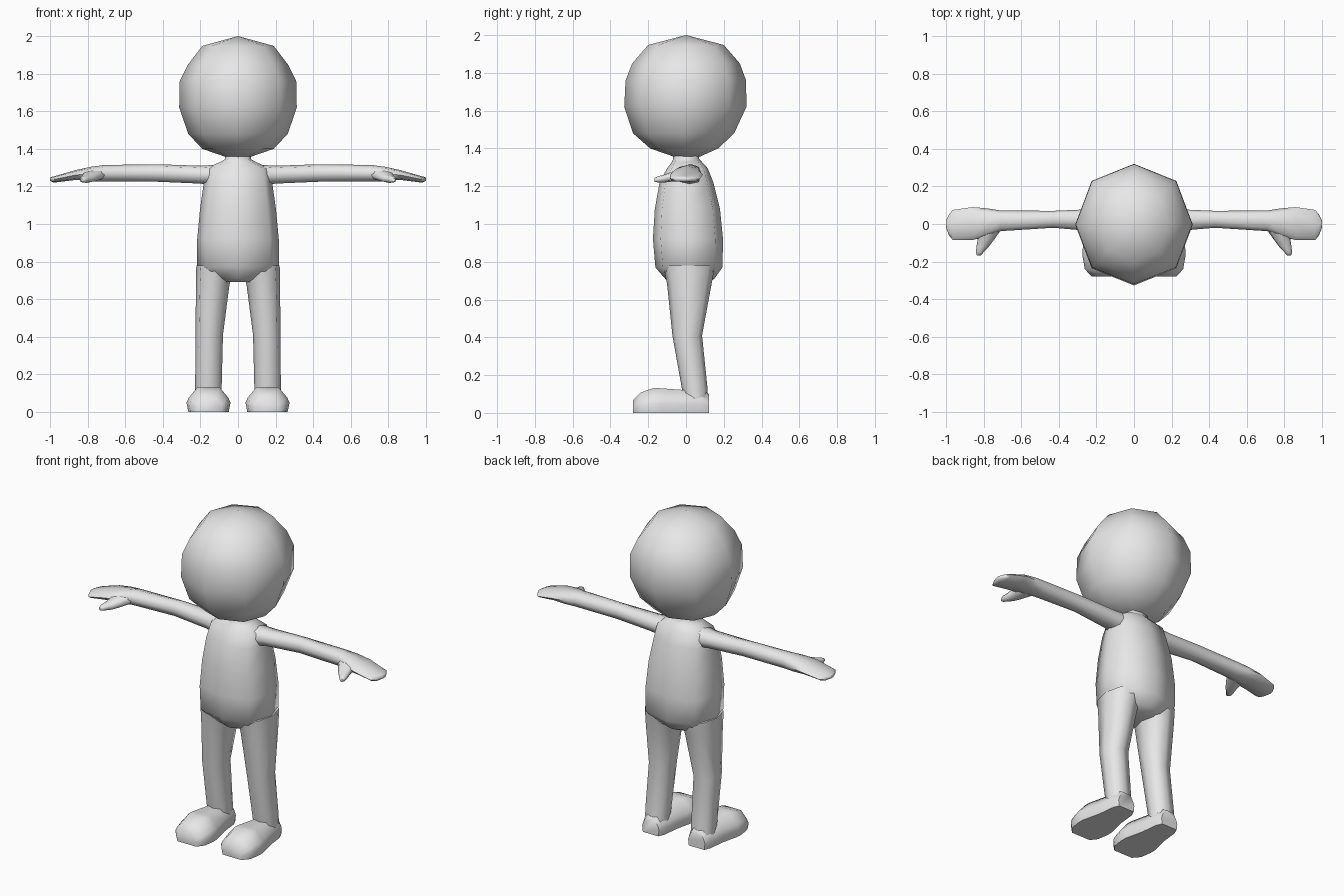
import bpy, bmesh, math

grey = bpy.data.materials.new("plain grey")
grey.diffuse_color = (0.8, 0.8, 0.8, 1)


def octagon(p):
    """Eight-sided section with corners on its axes; a smaller p is boxier."""
    pts = []
    for i in range(8):
        c, s = math.cos(i * math.pi / 4), math.sin(i * math.pi / 4)
        pts.append(tuple(math.copysign(abs(v) ** p, v) if abs(v) > 1e-6 else 0.0 for v in (c, s)))
    return pts


# Foot section: flat sole, flared sides, narrow top
FOOT = [(-0.92, -1), (-1, -0.25), (-0.9, 0.15), (-0.5, 1), (0.5, 1), (0.9, 0.15), (1, -0.25), (0.92, -1)]


def loft(name, axis, profile, sections, mirror=False):
    """Skin rings along an axis; each section is (position, a0, a1, b0, b1)."""
    bm = bmesh.new()
    rings = []
    for t, a0, a1, b0, b1 in sections:
        ring = []
        for u, v in profile:
            a = (a0 + a1) / 2 + u * (a1 - a0) / 2
            b = (b0 + b1) / 2 + v * (b1 - b0) / 2
            co = {"x": (t, a, b), "y": (a, t, b), "z": (a, b, t)}[axis]
            ring.append(bm.verts.new(co))
        rings.append(ring)
    n = len(profile)
    for r, s in zip(rings, rings[1:]):
        for i in range(n):
            j = (i + 1) % n
            bm.faces.new((r[i], r[j], s[j], s[i]))
    bm.faces.new(rings[0])
    bm.faces.new(rings[-1])
    bmesh.ops.remove_doubles(bm, verts=bm.verts, dist=0.0005)
    bmesh.ops.recalc_face_normals(bm, faces=bm.faces)
    me = bpy.data.meshes.new(name)
    bm.to_mesh(me)
    bm.free()
    me.materials.append(grey)
    ob = bpy.data.objects.new(name, me)
    bpy.context.collection.objects.link(ob)
    bpy.ops.object.select_all(action="DESELECT")
    ob.select_set(True)
    bpy.context.view_layer.objects.active = ob
    bpy.ops.object.shade_smooth_by_angle(angle=math.radians(62))
    if mirror:
        ob.modifiers.new("mirror", "MIRROR")
    return ob


# Round head, closed by a point at top and a small ring below
loft("head", "z", octagon(0.95), [
    (1.355, -0.06, 0.06, -0.06, 0.07),
    (1.40, -0.19, 0.19, -0.19, 0.17),
    (1.48, -0.265, 0.265, -0.28, 0.255),
    (1.62, -0.313, 0.313, -0.327, 0.32),
    (1.76, -0.31, 0.31, -0.32, 0.318),
    (1.85, -0.265, 0.265, -0.285, 0.285),
    (1.948, -0.19, 0.19, -0.20, 0.20),
    (2.0, 0, 0, 0, 0)])

# Torso with neck, rounded belly and crotch
loft("torso", "z", octagon(0.72), [
    (0.69, -0.08, 0.08, -0.09, 0.12),
    (0.71, -0.13, 0.13, -0.11, 0.15),
    (0.77, -0.218, 0.218, -0.162, 0.193),
    (0.92, -0.217, 0.217, -0.175, 0.196),
    (1.08, -0.202, 0.202, -0.165, 0.18),
    (1.22, -0.182, 0.182, -0.14, 0.145),
    (1.295, -0.172, 0.172, -0.10, 0.115),
    (1.328, -0.10, 0.10, -0.075, 0.085),
    (1.345, -0.068, 0.068, -0.068, 0.07),
    (1.39, -0.068, 0.068, -0.068, 0.07)])

# Legs, bent slightly at the knee
loft("legs", "z", octagon(0.8), [
    (0.04, 0.09, 0.225, -0.01, 0.118),
    (0.13, 0.087, 0.228, -0.022, 0.114),
    (0.41, 0.08, 0.226, -0.072, 0.085),
    (0.68, 0.045, 0.224, -0.10, 0.135),
    (0.78, 0.02, 0.222, -0.12, 0.155)], mirror=True)

# Feet
loft("feet", "y", FOOT, [
    (0.122, 0.10, 0.215, 0, 0.10),
    (0.085, 0.082, 0.232, 0, 0.12),
    (-0.02, 0.07, 0.245, 0, 0.122),
    (-0.13, 0.042, 0.273, 0, 0.13),
    (-0.17, 0.04, 0.274, 0, 0.132),
    (-0.24, 0.052, 0.262, 0, 0.108),
    (-0.28, 0.085, 0.225, 0, 0.068)], mirror=True)

# Arms running into flat mitten hands
loft("arms", "x", octagon(0.8), [
    (0.12, -0.06, 0.085, 1.205, 1.315),
    (0.20, -0.04, 0.08, 1.215, 1.31),
    (0.43, -0.02, 0.07, 1.225, 1.318),
    (0.71, -0.038, 0.072, 1.226, 1.314),
    (0.78, -0.065, 0.083, 1.228, 1.305),
    (0.86, -0.085, 0.09, 1.235, 1.288),
    (0.965, -0.085, 0.075, 1.222, 1.258),
    (0.985, -0.06, 0.05, 1.222, 1.253),
    (1.0, -0.02, 0.02, 1.23, 1.247)], mirror=True)

# Thumbs pointing forward
loft("thumbs", "y", octagon(0.8), [
    (-0.02, 0.70, 0.83, 1.235, 1.295),
    (-0.08, 0.742, 0.832, 1.224, 1.275),
    (-0.12, 0.772, 0.838, 1.219, 1.26),
    (-0.15, 0.80, 0.842, 1.22, 1.252),
    (-0.168, 0.815, 0.836, 1.224, 1.243)], mirror=True)
